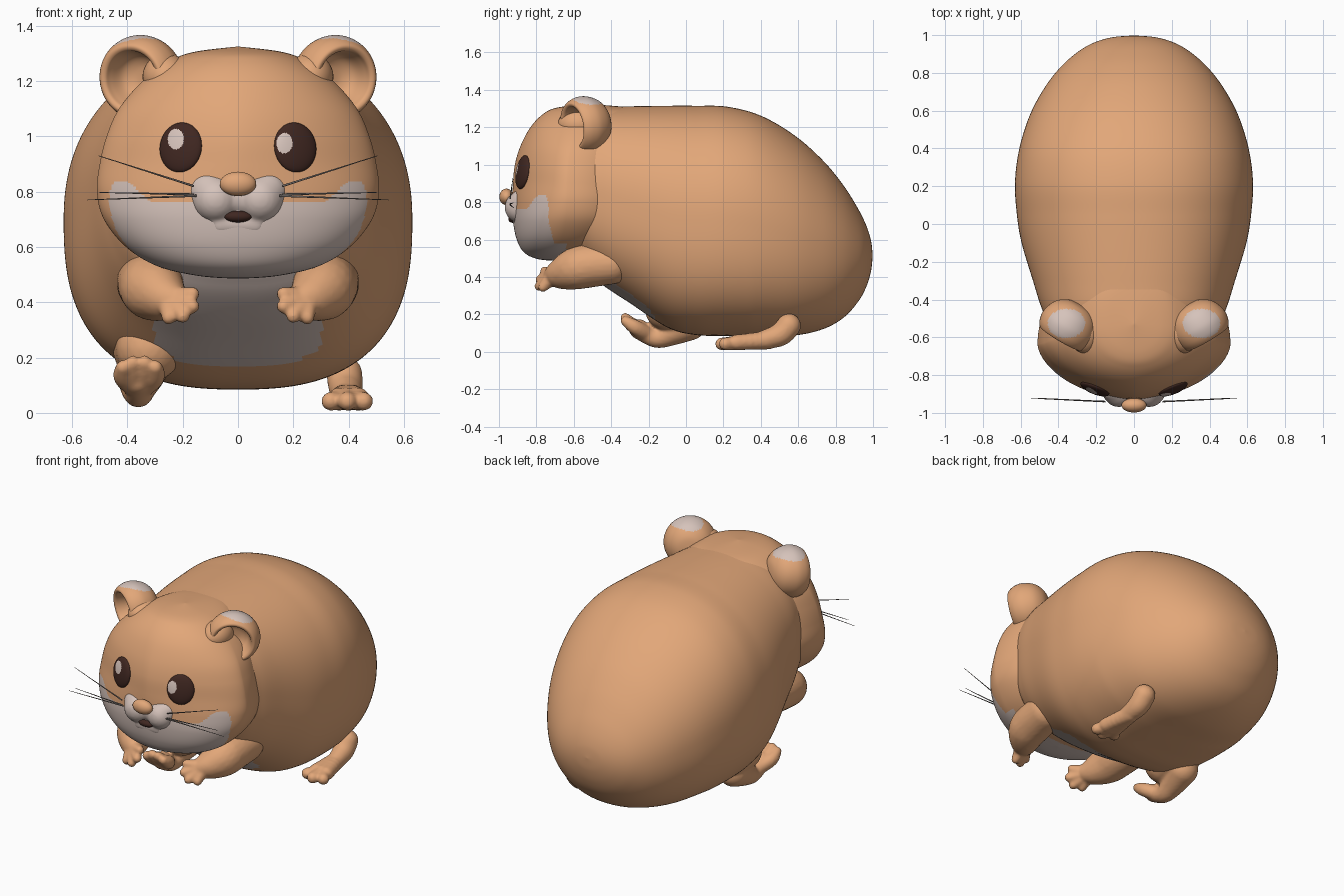
import bpy, bmesh, math
from mathutils import Vector, Matrix

if "Cube" in bpy.data.objects:
    bpy.data.objects.remove(bpy.data.objects["Cube"])


def material(name, rgb):
    m = bpy.data.materials.new(name)
    m.diffuse_color = (*rgb, 1)
    m.use_nodes = True
    m.node_tree.nodes["Principled BSDF"].inputs["Base Color"].default_value = m.diffuse_color
    return m


TAN = material("tan_fur", (0.76, 0.385, 0.19))
CREAM = material("pale_fur", (0.67, 0.545, 0.495))
BROWN = material("dark_brown", (0.05, 0.02, 0.015))
GREY = material("whisker_grey", (0.22, 0.19, 0.175))


def finish(bm, name, mats, rule=None):
    """Turn a bmesh into a smooth object; rule picks the material per face centre."""
    bmesh.ops.remove_doubles(bm, verts=bm.verts, dist=1e-5)
    bmesh.ops.recalc_face_normals(bm, faces=bm.faces)
    for f in bm.faces:
        f.smooth = True
        if rule:
            f.material_index = int(rule(f.calc_center_median(), f.normal))
    me = bpy.data.meshes.new(name)
    bm.to_mesh(me)
    bm.free()
    for m in mats:
        me.materials.append(m)
    ob = bpy.data.objects.new(name, me)
    bpy.context.collection.objects.link(ob)
    return ob


def spline(rows, steps):
    """Catmull-Rom interpolation of a table of rows."""
    out = []
    for i in range(len(rows) - 1):
        p0, p1, p2 = rows[max(i - 1, 0)], rows[i], rows[i + 1]
        p3 = rows[min(i + 2, len(rows) - 1)]
        for k in range(steps):
            t = k / steps
            out.append([0.5 * (2 * b + (c - a) * t + (2 * a - 5 * b + 4 * c - d) * t * t
                               + (3 * b - a - 3 * c + d) * t ** 3)
                        for a, b, c, d in zip(p0, p1, p2, p3)])
    return out + [list(rows[-1])]


def loft(rings):
    bm = bmesh.new()
    vs = [[bm.verts.new(p) for p in r] for r in rings]
    n = len(rings[0])
    for a, b in zip(vs, vs[1:]):
        for i in range(n):
            bm.faces.new((a[i], a[(i + 1) % n], b[(i + 1) % n], b[i]))
    bmesh.ops.dissolve_degenerate(bm, dist=1e-6, edges=bm.edges)
    return bm


def spow(v, e):
    return math.copysign(abs(v) ** e, v)


def ellipsoid(name, loc, size, mats, rule=None, normal=None, seg=40):
    rot = normal.to_track_quat('Z', 'Y').to_matrix().to_4x4() if normal else Matrix()
    bm = bmesh.new()
    bmesh.ops.create_uvsphere(bm, u_segments=seg, v_segments=seg * 2 // 3, radius=1,
                              matrix=Matrix.Translation(loc) @ rot @ Matrix.Diagonal((*size, 1)))
    return finish(bm, name, mats, rule)


# Body: rounded sections along y (y, half width, bottom, top)
body_rows = spline([(-0.62, 0, 0.85, 0.85), (-0.61, 0.3, 0.56, 1.18), (-0.56, 0.43, 0.46, 1.27),
                    (-0.45, 0.487, 0.36, 1.305), (-0.3, 0.535, 0.26, 1.312), (-0.1, 0.595, 0.13, 1.315),
                    (0.05, 0.62, 0.09, 1.315), (0.22, 0.63, 0.085, 1.31), (0.4, 0.607, 0.085, 1.262),
                    (0.58, 0.55, 0.087, 1.157), (0.73, 0.468, 0.12, 1.025), (0.84, 0.38, 0.18, 0.892),
                    (0.92, 0.285, 0.267, 0.765), (0.965, 0.2, 0.35, 0.672), (0.99, 0.105, 0.435, 0.59),
                    (0.998, 0, 0.515, 0.515)], 9)
rings = []
for y, w, lo, hi in body_rows:
    blend = max(0, min(1, (0.95 - y) / 0.6))
    ring = []
    for i in range(160):
        a = math.tau * i / 160
        c, s = math.cos(a), math.sin(a)
        e = 2 / (2 + (0.2 if s > 0 else 0.6) * blend)
        ring.append((w * spow(c, e), y, (lo + hi) / 2 + (hi - lo) / 2 * spow(s, e)))
    rings.append(ring)


def belly(c, n):
    if c.y > 0.02 or c.z > 0.6 or n.z > -0.1:
        return False
    if c.z > 0.38:
        return abs(c.x) < 0.22
    return (abs(c.x) / 0.305) ** 2.6 + (max(0, 0.3 - c.z) / 0.135) ** 2.6 < 1


finish(loft(rings), "body", [TAN, CREAM], belly)

# Head: rounded sections along z (z, half width, front y, back y, front roundness)
head_rows = spline([(0.485, 0, -0.68, -0.68, 2), (0.495, 0.14, -0.79, -0.52, 2), (0.53, 0.29, -0.865, -0.4, 2),
                    (0.6, 0.405, -0.905, -0.3, 2), (0.7, 0.485, -0.925, -0.22, 1.9),
                    (0.8, 0.51, -0.928, -0.2, 1.75), (0.9, 0.5, -0.925, -0.2, 1.62),
                    (1.0, 0.475, -0.915, -0.2, 1.62), (1.1, 0.43, -0.885, -0.2, 1.7),
                    (1.2, 0.345, -0.832, -0.2, 1.85), (1.27, 0.25, -0.765, -0.22, 2),
                    (1.305, 0.16, -0.69, -0.3, 2), (1.325, 0, -0.53, -0.53, 2)], 16)


def head_mid(yf, yb):
    return yf + 0.4 * (yb - yf)


rings = []
for z, w, yf, yb, p in head_rows:
    ring, mid = [], head_mid(yf, yb)
    for i in range(220):
        a = math.tau * i / 220
        c, s = math.cos(a), math.sin(a)
        e = 2 / (p if s < 0 else 2.1)
        ring.append((w * spow(c, e), mid + ((mid - yf) if s < 0 else (yb - mid)) * spow(s, e), z))
    rings.append(ring)


def cheeks(c, n):
    t = max(0, min(1, (abs(c.x) - 0.31) / 0.1))
    t = t * t * (3 - 2 * t)
    if c.z < 0.58:
        return c.y < -0.64
    return c.y < -0.735 + 0.25 * max(0, 0.7 - c.z) - 0.3 * max(0, c.z - 0.79) and c.z < 0.765 + 0.075 * t


finish(loft(rings), "head", [TAN, CREAM], cheeks)


def face_y(x, z):
    _, w, yf, yb, p = min(head_rows, key=lambda q: abs(q[0] - z))
    mid = head_mid(yf, yb)
    return mid - (mid - yf) * max(0, 1 - (abs(x) / w) ** p) ** (1 / p)


def soft(name, chains, sx=1, mat=TAN):
    """Fuse chains of balls (x, y, z, radius) into one soft shape."""
    bm = bmesh.new()
    for chain in chains:
        for x, y, z, r in spline(chain, 7):
            bmesh.ops.create_icosphere(bm, subdivisions=3, radius=r,
                                       matrix=Matrix.Translation((sx * x, y, z)))
    ob = finish(bm, name, [mat])
    m = ob.modifiers.new("fuse", 'REMESH')
    m.mode, m.voxel_size, m.use_smooth_shade = 'VOXEL', 0.009, True
    m = ob.modifiers.new("soften", 'SMOOTH')
    m.factor, m.iterations = 0.5, 4


# Muzzle, nose and mouth
soft("muzzle", [[(s * 0.08, -0.885, 0.772, 0.085), (s * 0.105, -0.865, 0.8, 0.076)] for s in (-1, 1)]
     + [[(-0.05, -0.87, 0.78, 0.075), (0.05, -0.87, 0.78, 0.075)],
        [(-0.06, -0.875, 0.685, 0.05), (0.06, -0.875, 0.685, 0.05)]], 1, CREAM)
ellipsoid("nose", (0, -0.96, 0.828), (0.066, 0.038, 0.044), [TAN])
ellipsoid("mouth", (0, -0.925, 0.71), (0.05, 0.025, 0.021), [BROWN])

# Ear cup profile (radius, depth)
ear_profile = spline([(0, -0.125), (0.07, -0.115), (0.125, -0.075), (0.153, -0.01), (0.15, 0.045),
                      (0.13, 0.082), (0.11, 0.08), (0.1, 0.055), (0.08, 0.005), (0.045, -0.018),
                      (0, -0.022)], 6)

for s, side in ((-1, "left"), (1, "right")):
    # Eyes with a pale glint
    ex, ez = s * 0.207, 0.96
    ey, d = face_y(ex, ez), 0.03
    nrm = Vector(((face_y(ex + d, ez) - face_y(ex - d, ez)) / (2 * d), -1, 0.18)).normalized()
    gx, gz = (-0.225, 0.99) if s < 0 else (0.168, 0.975)
    ellipsoid("eye_" + side, (ex, ey, ez), (0.081, 0.091, 0.025), [BROWN, CREAM],
              lambda c, n: n.y < 0 and ((c.x - gx) / 0.029) ** 2 + ((c.z - gz) / 0.037) ** 2 < 1, nrm, 90)

    # Ears, with a soft root running into the head
    rot = Vector((s * 0.5, -0.85, -0.12)).to_track_quat('Z', 'Y')
    rings = [[Vector((s * 0.345, -0.535, 1.213)) + rot @ Vector((r * math.cos(math.tau * i / 88),
             r * math.sin(math.tau * i / 88), h)) for i in range(88)] for r, h in ear_profile]
    finish(loft(rings), "ear_" + side, [TAN, CREAM],
           lambda c, n: n.z > 0.1 and c.z > 1.26
           and ((c.x - s * 0.358) / 0.1) ** 2 + ((c.y + 0.527) / 0.078) ** 2 < 1)
    ellipsoid("ear_root_" + side, (s * 0.26, -0.575, 1.215), (0.085, 0.11, 0.085), [TAN])

    # Whiskers
    for j, (a, b) in enumerate((((0.16, -0.94, 0.82), (0.505, -0.925, 0.93)),
                                ((0.15, -0.94, 0.785), (0.545, -0.922, 0.77)),
                                ((0.16, -0.94, 0.79), (0.5, -0.922, 0.797)))):
        a, b = Vector((s * a[0], *a[1:])), Vector((s * b[0], *b[1:]))
        bm = bmesh.new()
        bmesh.ops.create_cone(bm, segments=8, radius1=0.004, radius2=0.0012, depth=(b - a).length,
                              cap_ends=True, matrix=Matrix.Translation((a + b) / 2)
                              @ (b - a).to_track_quat('Z', 'Y').to_matrix().to_4x4())
        finish(bm, f"whisker_{side}_{j + 1}", [GREY])

# Arms with four fingers
fingers = [(0.165, -0.755, 0.43), (0.165, -0.78, 0.385), (0.2, -0.785, 0.35), (0.25, -0.765, 0.345)]
arm = [[(0.33, -0.4, 0.47, 0.11), (0.315, -0.52, 0.46, 0.118), (0.305, -0.59, 0.445, 0.112),
        (0.27, -0.66, 0.42, 0.085), (0.24, -0.7, 0.41, 0.06)]]
arm += [[(0.25, -0.7, 0.412, 0.045), (*f, 0.026)] for f in fingers]
for s, side in ((-1, "left"), (1, "right")):
    soft("arm_" + side, arm, s)

# Right hind leg, foot flat on the ground
leg = [[(0.385, 0.55, 0.14, 0.065), (0.39, 0.5, 0.09, 0.062), (0.4, 0.4, 0.06, 0.048)]]
leg += [[(0.395, 0.44, 0.062, 0.05), (x, 0.27, 0.05, 0.042)] for x in (0.365, 0.4, 0.435)]
leg += [[(0.4, 0.3, 0.05, 0.04), (x, y, 0.042, 0.034)] for x, y in ((0.335, 0.22), (0.395, 0.19), (0.455, 0.21))]
soft("hind_leg_right", leg)

# Left hind leg, foot lifted with toes up
leg = [[(-0.325, 0.02, 0.24, 0.13), (-0.32, -0.1, 0.235, 0.122)],
       [(-0.35, 0.02, 0.15, 0.09), (-0.36, -0.08, 0.1, 0.068), (-0.36, -0.16, 0.073, 0.052),
        (-0.36, -0.25, 0.12, 0.054)]]
leg += [[(-0.36, -0.2, 0.09, 0.045), (x, -0.27, 0.13, 0.04), (x * 1.12 + 0.043, -0.325, z, 0.026)]
        for x, z in ((-0.41, 0.165), (-0.378, 0.182), (-0.34, 0.182), (-0.305, 0.165))]
soft("hind_leg_left", leg)
